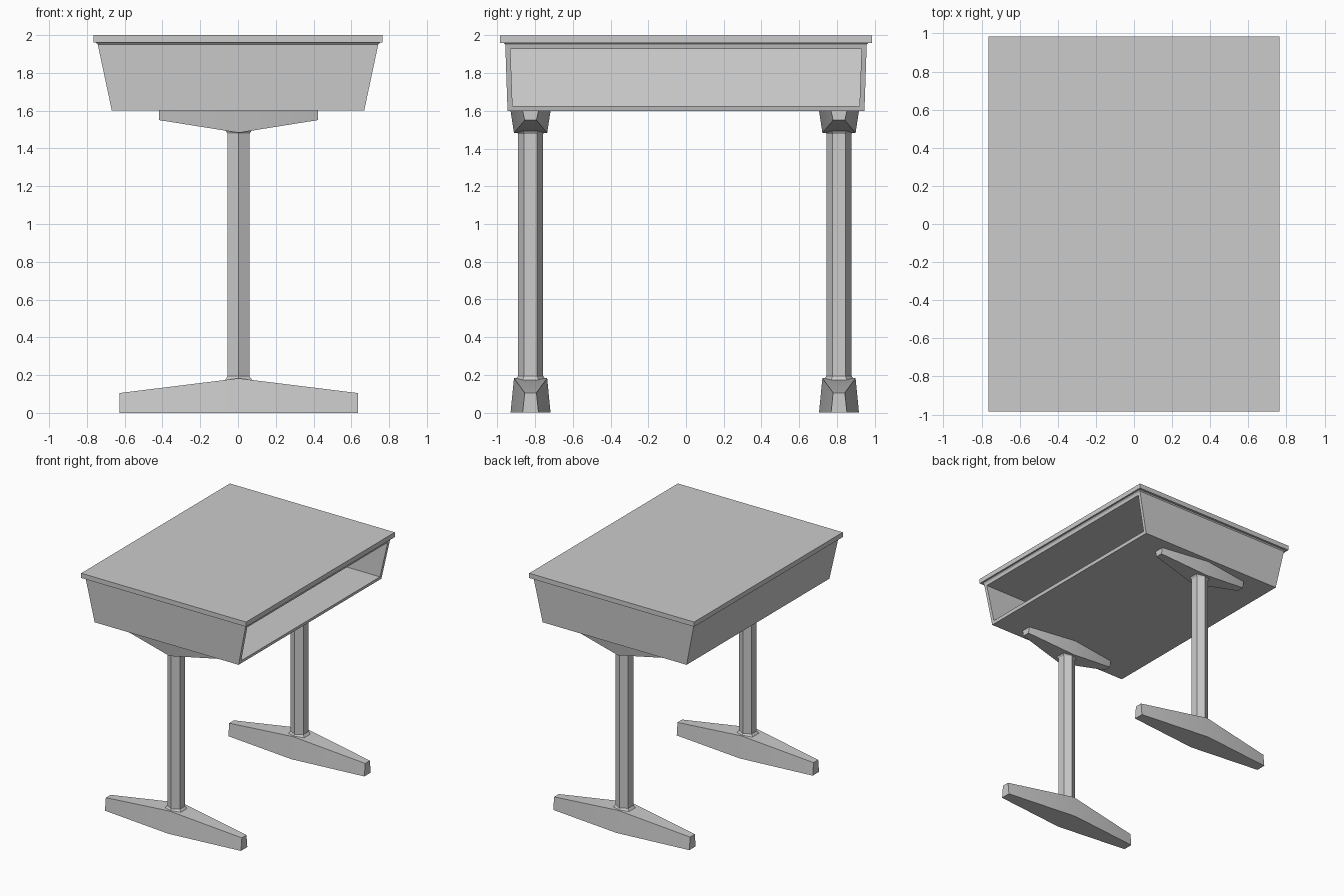
import bpy, bmesh
from math import cos, sin, pi, radians

if "Cube" in bpy.data.objects:
    bpy.data.objects.remove(bpy.data.objects["Cube"])


def make(name, bm, smooth=False):
    bmesh.ops.recalc_face_normals(bm, faces=bm.faces)
    me = bpy.data.meshes.new(name)
    bm.to_mesh(me)
    bm.free()
    ob = bpy.data.objects.new(name, me)
    bpy.context.collection.objects.link(ob)
    if smooth:
        bpy.ops.object.select_all(action='DESELECT')
        ob.select_set(True)
        bpy.context.view_layer.objects.active = ob
        bpy.ops.object.shade_smooth_by_angle(angle=radians(30))
    return ob


def loft(bm, rings):
    """Skin a list of equal-sized rings and cap both ends."""
    vs = [[bm.verts.new(p) for p in r] for r in rings]
    n = len(vs[0])
    for a, b in zip(vs, vs[1:]):
        for i in range(n):
            j = (i + 1) % n
            bm.faces.new((a[i], a[j], b[j], b[i]))
    bm.faces.new(vs[0])
    bm.faces.new(vs[-1])


def rect(hx, hy, z):
    return [(-hx, -hy, z), (hx, -hy, z), (hx, hy, z), (-hx, hy, z)]


# desktop board
bm = bmesh.new()
loft(bm, [rect(.765, .985, 1.96), rect(.765, .985, 2.0)])
make("desktop", bm)

# thin rim under the board
bm = bmesh.new()
loft(bm, [rect(.742, .957, 1.95), rect(.752, .966, 1.96)])
make("desktop_rim", bm)

# tapered storage box, open on +x
bm = bmesh.new()
loft(bm, [rect(.668, .946, 1.6), rect(.743, .958, 1.953)])
bmesh.ops.recalc_face_normals(bm, faces=bm.faces)
bm.faces.ensure_lookup_table()
mouth = max(bm.faces, key=lambda f: f.calc_center_median().x)
bmesh.ops.inset_region(bm, faces=[mouth], thickness=.038)
back = bmesh.ops.extrude_discrete_faces(bm, faces=[mouth])["faces"][0]
for v in back.verts:
    v.co.x = -v.co.x + .04
make("storage_box", bm)


def beam(name, x, y, length, zs, z_end, z_mid):
    """Tapered cross beam: flat at zs, sloping towards its middle."""
    bm = bmesh.new()
    rings = []
    for px, wide, narrow, z in ((-length, .042, .031, z_end),
                                (0, .106, .088, z_mid),
                                (length, .042, .031, z_end)):
        rings.append([(x + px, y - wide, zs), (x + px, y + wide, zs),
                      (x + px, y + narrow, z), (x + px, y - narrow, z)])
    loft(bm, rings)
    make(name, bm, True)


def hexagon(x, y, r, z):
    return [(x + r * sin(i * pi / 3), y + r * cos(i * pi / 3), z) for i in range(6)]


# two pedestals: foot, hexagonal column with flared ends, top bracket
for side, y in (("front", -.824), ("back", .811)):
    x = .003
    beam(side + "_foot", x, y, .631, 0, .105, .183)
    beam(side + "_bracket", x, y, .42, 1.6, 1.55, 1.483)
    bm = bmesh.new()
    loft(bm, [hexagon(x, y, r, z) for r, z in
              ((.085, .172), (.067, .194), (.067, 1.478), (.08, 1.495))])
    make(side + "_column", bm)
